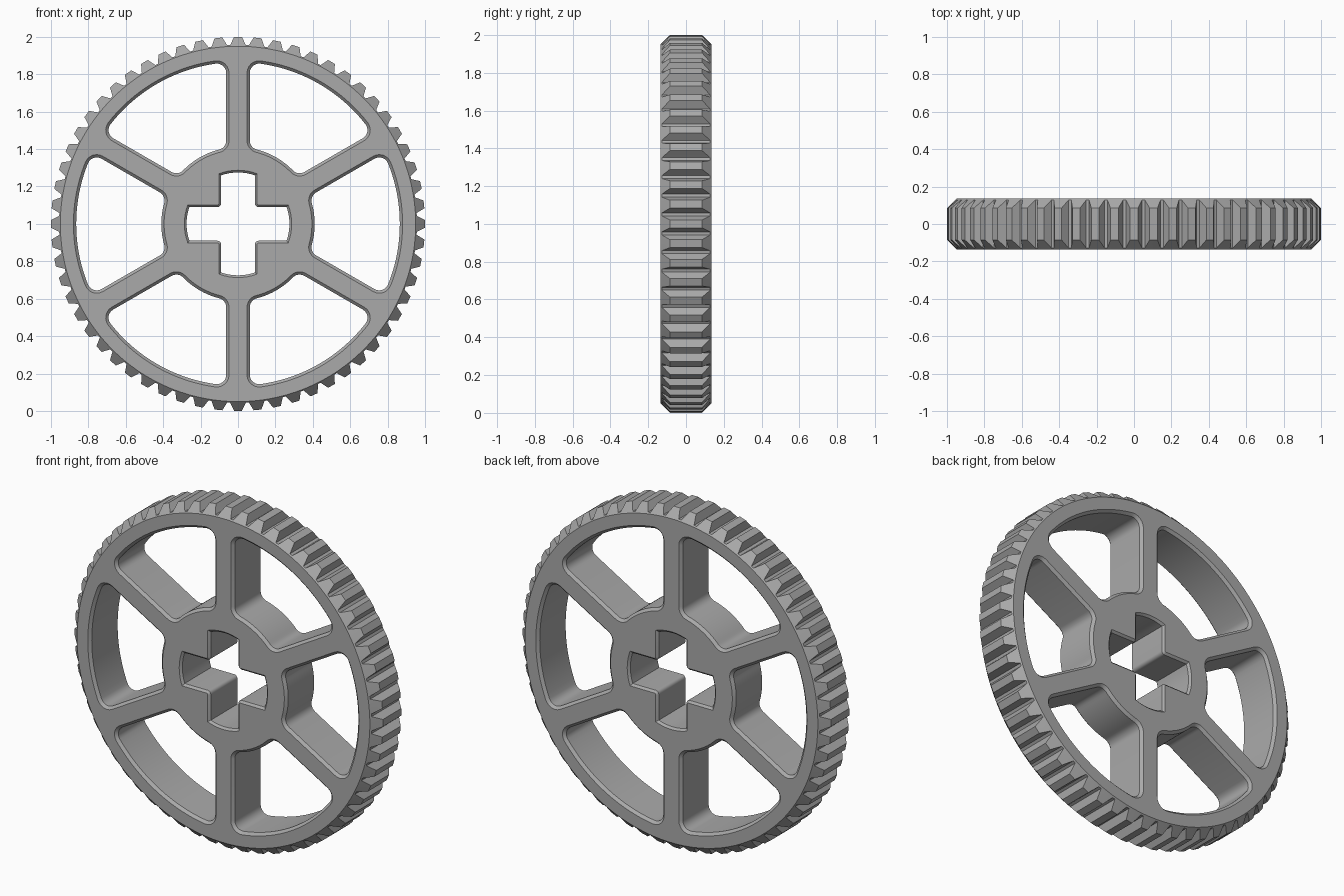
import bpy, bmesh
from math import sin, cos, asin, atan2, pi, sqrt, radians

cube = bpy.data.objects.get("Cube")
if cube:
    bpy.data.objects.remove(cube, do_unlink=True)

TEETH = 60
HALF = 0.135                 # half thickness
TIP, ROOT, FACE = 1.0, 0.957, 0.95
SPOKE, RIM, HUB = 0.063, 0.865, 0.41
FILLET = 0.05


def polar(r, a):
    return r * cos(a), r * sin(a)


def arc(cx, cz, r, a0, a1, n):
    """Points along an arc, both ends included."""
    return [(cx + r * cos(a0 + (a1 - a0) * i / n),
             cz + r * sin(a0 + (a1 - a0) * i / n)) for i in range(n + 1)]


def window(e, turn):
    """Rounded opening between two spokes, grown outward by e."""
    z = SPOKE + FILLET
    xo = sqrt((RIM - FILLET) ** 2 - z * z)
    xi = sqrt((HUB + FILLET) ** 2 - z * z)
    ao, ai = atan2(z, xo), atan2(z, xi)
    mid = radians(30)
    r = FILLET + e
    half = arc(0, 0, HUB - e, mid, ai, 8)[:-1]
    half += arc(xi, z, r, ai + pi, 1.5 * pi, 6)
    half += arc(xo, z, r, -pi / 2, ao, 6)
    half += arc(0, 0, RIM + e, ao, mid, 12)[1:]
    # mirror the half outline across the middle of the opening
    c, s = cos(2 * mid), sin(2 * mid)
    other = [(x * c + y * s, x * s - y * c) for x, y in reversed(half[1:-1])]
    c, s = cos(turn), sin(turn)
    return [(x * c - y * s, x * s + y * c) for x, y in half + other]


def cross(e):
    """Cross-shaped axle hole with curved arm ends, grown outward by e."""
    w, reach, q = 0.09, 0.275, 0.02
    a = asin((w + e) / (reach + e))
    pts = []
    for k in range(4):
        quarter = arc(0, 0, reach + e, -a, a, 8)
        quarter += arc(w + q, w + q, q - e, -pi / 2, -pi, 4)
        c, s = cos(k * pi / 2), sin(k * pi / 2)
        pts += [(x * c - y * s, x * s + y * c) for x, y in quarter]
    return pts


bm = bmesh.new()
ends = {-1: [], 1: []}       # boundary edges of the front and back faces


def loft(rings):
    """Join closed rings of points into a wall and keep its end edges."""
    loops = [[bm.verts.new(p) for p in ring] for ring in rings]
    n = len(loops[0])
    for a, b in zip(loops, loops[1:]):
        for i in range(n):
            j = (i + 1) % n
            bm.faces.new((a[i], a[j], b[j], b[i]))
    for side, loop in ((-1, loops[0]), (1, loops[-1])):
        ends[side] += [bm.edges.get((loop[i], loop[(i + 1) % n])) for i in range(n)]


def hole(outline, chamfer):
    """Through hole with chamfered edges."""
    layers = [(-HALF, chamfer), (chamfer - HALF, 0), (HALF - chamfer, 0), (HALF, chamfer)]
    loft([[(x, y, z) for x, z in outline(e)] for y, e in layers])


# toothed outer wall, tooth ends sloping down to the flat faces
pitch = 2 * pi / TEETH
profile = [(-0.42, ROOT), (-0.34, 0.972), (-0.2, TIP), (0.2, TIP), (0.34, 0.972), (0.42, ROOT)]
polars = [((k + f) * pitch, r) for k in range(TEETH) for f, r in profile]


def tooth_ring(side):
    return [(r * cos(a), side * (HALF - (r - FACE)), r * sin(a)) for a, r in polars]


def face_ring(side):
    return [(FACE * cos(a), side * HALF, FACE * sin(a)) for a, r in polars]


loft([face_ring(-1), tooth_ring(-1), tooth_ring(1), face_ring(1)])

# six openings leave the spokes, hub and rim
for k in range(6):
    hole(lambda e: window(e, radians(30 + 60 * k)), 0.015)

# axle hole
hole(cross, 0.012)

# flat front and back faces around the holes
for side, edges in ends.items():
    bmesh.ops.triangle_fill(bm, edges=edges, use_beauty=True, normal=(0, side, 0))
bmesh.ops.recalc_face_normals(bm, faces=bm.faces)
bmesh.ops.translate(bm, verts=bm.verts, vec=(0, 0, 1))

mesh = bpy.data.meshes.new("spoked_gear")
bm.to_mesh(mesh)
bm.free()

grey = bpy.data.materials.new("grey_plastic")
grey.use_nodes = True
colour = (0.4, 0.4, 0.4, 1)
grey.diffuse_color = colour
grey.node_tree.nodes["Principled BSDF"].inputs["Base Color"].default_value = colour
mesh.materials.append(grey)

gear = bpy.data.objects.new("spoked_gear", mesh)
bpy.context.collection.objects.link(gear)
bpy.context.view_layer.objects.active = gear
gear.select_set(True)
bpy.ops.object.shade_smooth_by_angle(angle=radians(25))
